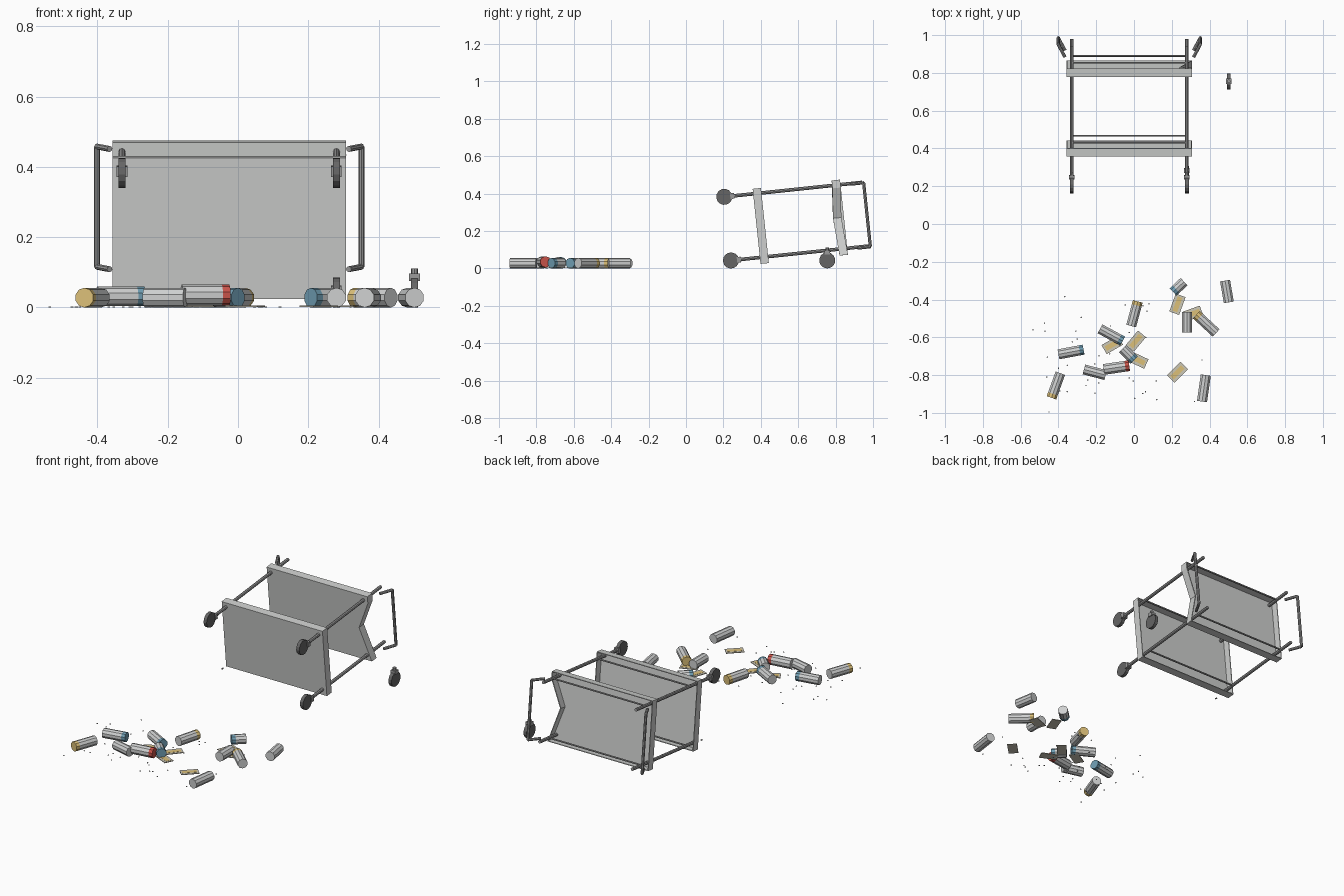
import bpy, bmesh, math, random
from mathutils import Matrix, Vector

if "Cube" in bpy.data.objects:
    bpy.data.objects.remove(bpy.data.objects["Cube"])
random.seed(4)


def material(name, r, g, b):
    m = bpy.data.materials.new(name)
    m.use_nodes = True
    m.diffuse_color = (r, g, b, 1)
    m.node_tree.nodes["Principled BSDF"].inputs["Base Color"].default_value = (r, g, b, 1)
    return m


STEEL = material("pale steel", 0.61, 0.62, 0.61)
FRAME = material("frame grey", 0.33, 0.33, 0.33)
RUBBER = material("dark rubber", 0.13, 0.13, 0.13)
CAN = material("can grey", 0.62, 0.63, 0.63)
YELLOW = material("mustard yellow", 0.72, 0.53, 0.19)
BLUE = material("dull blue", 0.16, 0.34, 0.45)
RED = material("brick red", 0.6, 0.09, 0.07)
CARD = material("card grey", 0.6, 0.57, 0.47)

# the cart is built upright, then tipped over by this matrix
CART = Matrix.Translation((-0.025, 0.379, 0.225)) @ Matrix.Rotation(math.radians(-84), 4, 'X')


def finish(name, bm, mats, matrix=Matrix()):
    bmesh.ops.recalc_face_normals(bm, faces=bm.faces)
    mesh = bpy.data.meshes.new(name)
    bm.to_mesh(mesh)
    bm.free()
    for m in mats:
        mesh.materials.append(m)
    obj = bpy.data.objects.new(name, mesh)
    obj.matrix_world = matrix
    bpy.context.collection.objects.link(obj)
    return obj


def add_rod(bm, a, b, radius, sides=8):
    a, b = Vector(a), Vector(b)
    axis = b - a
    m = Matrix.Translation((a + b) / 2) @ axis.to_track_quat('Z', 'Y').to_matrix().to_4x4()
    bmesh.ops.create_cone(bm, cap_ends=True, segments=sides, radius1=radius,
                          radius2=radius, depth=axis.length, matrix=m)


def add_box(bm, centre, size):
    m = Matrix.Translation(centre) @ Matrix.Diagonal((*size, 1))
    return bmesh.ops.create_cube(bm, size=1, matrix=m)["verts"]


def rods(name, paths, radius, matrix=CART):
    bm = bmesh.new()
    for path in paths:
        for a, b in zip(path, path[1:]):
            add_rod(bm, a, b, radius)
    finish(name, bm, [FRAME], matrix)


# trays: flat floor with an upstanding rim; the upper one has a crushed end
def tray(name, z, dent):
    hx, hy = 0.33, 0.2
    outline = [(-hx, -hy, 0), (hx, -hy, 0), (hx, hy, 0), (-hx, hy, 0)]
    if dent:
        outline[2:2] = [(hx, -hy * 0.8, 0), (hx - dent, 0, -0.014)]
    bm = bmesh.new()
    low = [bm.verts.new((x, y, z + d)) for x, y, d in outline]
    high = [bm.verts.new((x, y, z + d + 0.043)) for x, y, d in outline]
    bm.faces.new(low)
    for i in range(len(low)):
        j = (i + 1) % len(low)
        bm.faces.new((low[i], low[j], high[j], high[i]))
    obj = finish(name, bm, [STEEL], CART)
    mod = obj.modifiers.new("sheet", 'SOLIDIFY')
    mod.thickness = 0.006
    mod.offset = 0


tray("lower_tray", 0, 0)
tray("upper_tray", 0.425, 0.06)


# casters: wheel and mounting block, with the wheel centre at the origin
def caster(name, matrix):
    bm = bmesh.new()
    add_rod(bm, (-0.01, 0, 0), (0.01, 0, 0), 0.043, 14)
    for f in bm.faces:
        f.material_index = 1
    add_box(bm, (0, 0, 0.043), (0.03, 0.03, 0.022))
    add_rod(bm, (0, 0, 0.05), (0, 0, 0.068), 0.01)
    finish(name, bm, [FRAME, RUBBER], matrix)


# legs, rails and handles
LX = 0.305
LEG_ROWS = {"upper": -0.175, "lower": 0.167}
for sx, side in ((-1, "right"), (1, "left")):
    x = sx * LX
    for end, y in LEG_ROWS.items():
        broken = (side, end) == ("right", "lower")
        rods(f"{side}_{end}_leg", [[(x, y, 0 if broken else -0.1), (x, y, 0.585)]], 0.0095)
        if not broken:
            caster(f"{side}_{end}_caster", CART @ Matrix.Translation((x, y, -0.157)))
    inner, outer, hy = sx * 0.34, sx * 0.376, 0.172
    rods(f"{side}_handle", [[(inner, -hy, 0.525), (outer, -hy, 0.592),
                             (outer, hy, 0.592), (inner, hy, 0.525)]], 0.0085)
for z, level in ((0.071, "lower"), (0.496, "upper")):
    rods(f"{level}_rails", [[(-LX, y, z), (LX, y, z)] for y in LEG_ROWS.values()], 0.005)
caster("loose_caster", Matrix.Translation((0.502, 0.755, 0.043)))
rods("broken_pin", [[(-0.33, 0.32, 0.045), (-0.33, 0.33, 0.046)]], 0.004, Matrix())


# cans: lie between two floor points, with a coloured band at the second
def can(name, x0, y0, x1, y1, band=None, z=0.028, radius=0.028):
    bm = bmesh.new()
    a, b = Vector((x0, y0, z)), Vector((x1, y1, z))
    add_rod(bm, a, b, radius, 10)
    if band:
        axis = (b - a).normalized()
        cut = b - axis * 0.022
        bmesh.ops.bisect_plane(bm, geom=bm.verts[:] + bm.edges[:] + bm.faces[:],
                               plane_co=cut, plane_no=axis)
        for f in bm.faces:
            f.material_index = int((f.calc_center_median() - cut).dot(axis) > 0.001)
    finish(name, bm, [CAN, band or CAN])


CANS = [
    (-0.39, -0.79, -0.437, -0.92, YELLOW), (-0.4, -0.69, -0.267, -0.665, BLUE, 0.032),
    (-0.18, -0.555, -0.06, -0.62, BLUE), (-0.015, -0.54, 0.02, -0.41, YELLOW),
    (-0.265, -0.77, -0.15, -0.8), (-0.16, -0.77, -0.025, -0.75, RED, 0.035, 0.03),
    (-0.06, -0.66, 0.0, -0.72, BLUE), (0.265, -0.305, 0.207, -0.36, BLUE),
    (0.482, -0.3, 0.502, -0.415), (0.28, -0.467, 0.28, -0.575),
    (0.435, -0.577, 0.33, -0.48, YELLOW), (0.38, -0.8, 0.36, -0.94),
]
for i, spec in enumerate(CANS):
    can(f"can_{i + 1}", *spec)

# flat packets with a narrow yellow label
PACKETS = [(0.23, -0.425, 70), (-0.115, -0.64, 30), (0.01, -0.62, 50),
           (0.23, -0.785, 45), (0.02, -0.72, -25), (0.31, -0.475, 20)]
for i, (x, y, turn) in enumerate(PACKETS):
    bm = bmesh.new()
    add_box(bm, (0, 0, 0.003), (0.1, 0.055, 0.004))
    for v in add_box(bm, (0, 0, 0.005), (0.08, 0.026, 0.002)):
        for f in v.link_faces:
            f.material_index = 1
    place = Matrix.Translation((x, y, 0)) @ Matrix.Rotation(math.radians(turn), 4, 'Z')
    finish(f"packet_{i + 1}", bm, [CARD, YELLOW], place)

# scattered pills
spots = [(-0.45, -0.996), (-0.535, -0.56), (0.12, -0.93), (0.32, -0.94), (0.36, -0.72)]
spots += [(random.uniform(-0.5, 0.12), random.uniform(-0.95, -0.34)) for _ in range(38)]
bm = bmesh.new()
for x, y in spots:
    add_rod(bm, (x, y, 0), (x, y, 0.003), 0.004, 6)
finish("pills", bm, [CAN])
